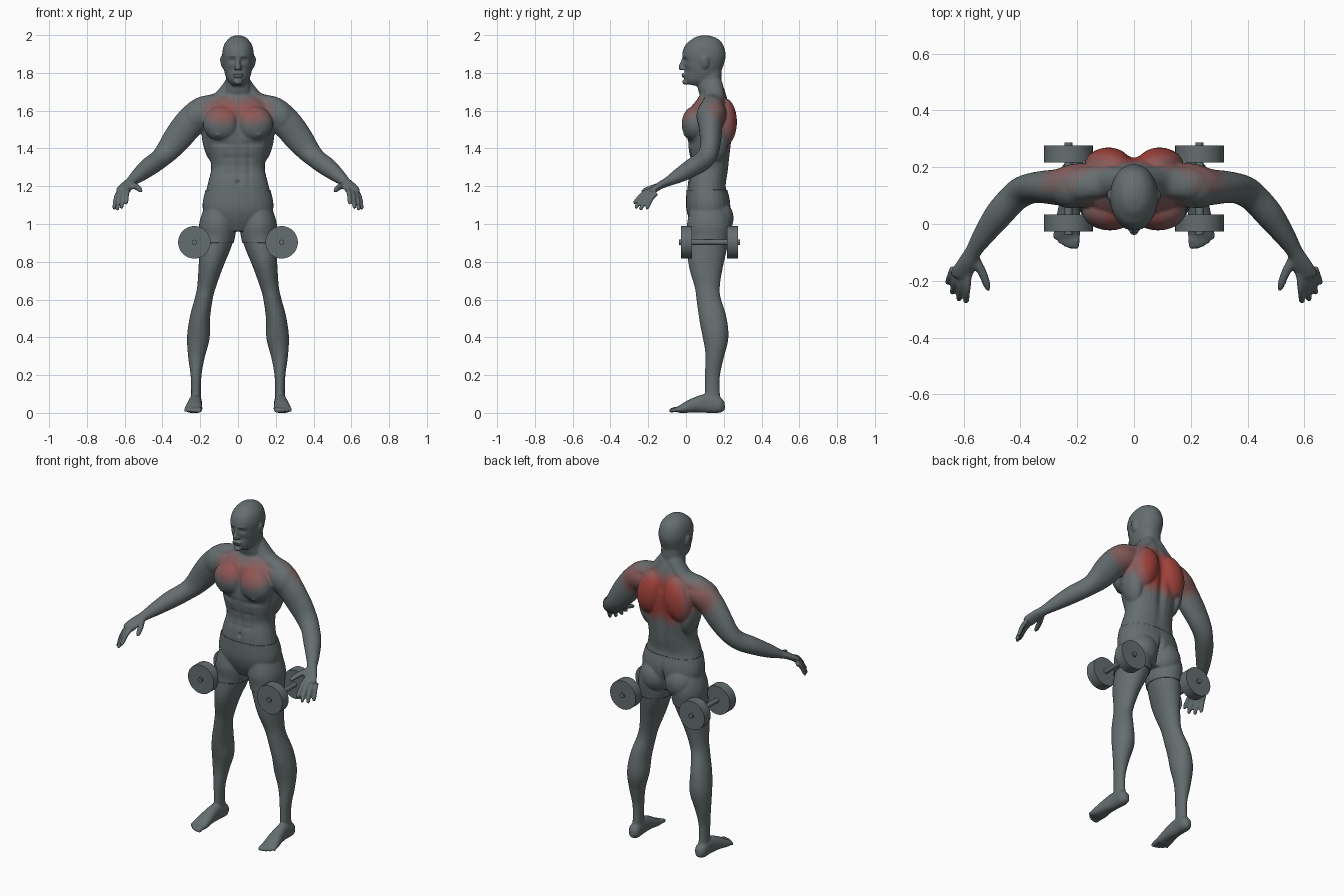
import bpy, bmesh, math
from mathutils import Vector, Matrix

cube = bpy.data.objects.get("Cube")
if cube:
    bpy.data.objects.remove(cube, do_unlink=True)

GREY = Vector((.13, .155, .16))
RED = Vector((.36, .055, .045))


def material(name, colour):
    mat = bpy.data.materials.new(name)
    mat.use_nodes = True
    rgba = (*colour, 1)
    mat.diffuse_color = rgba
    shader = mat.node_tree.nodes["Principled BSDF"]
    shader.inputs["Base Color"].default_value = rgba
    shader.inputs["Roughness"].default_value = .6
    return mat


names = ["slate grey", "grey blush", "faint red", "soft red", "mid red", "warm red", "deep red"]
skins = [material(n, GREY.lerp(RED, i / (len(names) - 1))) for i, n in enumerate(names)]


def finish(name, bm, mats):
    mesh = bpy.data.meshes.new(name)
    bm.to_mesh(mesh)
    bm.free()
    obj = bpy.data.objects.new(name, mesh)
    bpy.context.collection.objects.link(obj)
    for mat in mats:
        mesh.materials.append(mat)
    return obj


def spline(rows, steps=5):
    """Smoothly resample rows of numbers."""
    rows = [Vector(r) for r in rows]
    pts = [rows[0]] + rows + [rows[-1]]
    out = []
    for a, b, c, d in zip(pts, pts[1:], pts[2:], pts[3:]):
        for k in range(steps):
            t = k / steps
            out.append(b + (c - a) * t / 2 + (a - b * 2.5 + c * 2 - d / 2) * t * t
                       + (b * 1.5 - a / 2 - c * 1.5 + d / 2) * t ** 3)
    return out + [rows[-1]]


def tube(bm, rows, both=True, power=2, sides=28):
    """Loft ellipses: each row is x, y, z, half width, half depth."""
    path = spline(rows)
    for s in (1, -1) if both else (1,):
        rings = []
        for i, row in enumerate(path):
            t = (path[min(i + 1, len(path) - 1)] - path[max(i - 1, 0)]).to_3d().normalized()
            u = (Vector((1, 0, 0)) - t * t.x).normalized()
            v = t.cross(u)
            ring = []
            for k in range(sides):
                ang = math.tau * k / sides
                c, n = math.cos(ang), math.sin(ang)
                c = math.copysign(abs(c) ** (2 / power), c)
                n = math.copysign(abs(n) ** (2 / power), n)
                p = row.to_3d() + u * c * row[3] + v * n * row[4]
                ring.append(bm.verts.new((p.x * s, p.y, p.z)))
            rings.append(ring)
        for a, b in zip(rings, rings[1:]):
            for k in range(sides):
                bm.faces.new((a[k], a[k - 1], b[k - 1], b[k]))
        bm.faces.new(rings[0])
        bm.faces.new(rings[-1])


def blob(bm, centre, radii, tilt=0):
    """Mirrored pair of ellipsoids."""
    for s in (1, -1):
        x, y, z = centre
        m = Matrix.Translation((x * s, y, z)) @ Matrix.Rotation(tilt * s, 4, 'Y') @ Matrix.Diagonal((*radii, 1))
        bmesh.ops.create_uvsphere(bm, u_segments=24, v_segments=16, radius=1, matrix=m)


def digit(bm, root, tip, r, lift=.008):
    """Finger or toe with a slight bend and a rounded end."""
    a, b = Vector(root), Vector(tip)
    mid = a.lerp(b, .5) + Vector((0, 0, lift))
    end = a.lerp(b, .93)
    tube(bm, [(*a, r, r), (*mid, r, r), (*end, r * .85, r * .85), (*b, r * .4, r * .4)], sides=12)


bm = bmesh.new()

# torso and neck
tube(bm, [(0, .12, .965, .06, .07), (0, .12, 1.03, .16, .1), (0, .118, 1.1, .183, .113),
          (0, .11, 1.2, .163, .102), (0, .125, 1.3, .142, .1), (0, .125, 1.4, .163, .112),
          (0, .125, 1.5, .183, .122), (0, .13, 1.58, .185, .115), (0, .14, 1.64, .15, .09),
          (0, .14, 1.69, .09, .07), (0, .125, 1.74, .066, .066), (0, .12, 1.84, .062, .07)],
     both=False, power=2.3)

# chest, shoulder blades, shoulders, buttocks
blob(bm, (.085, .05, 1.53), (.1, .073, .095))
blob(bm, (.09, .2, 1.54), (.085, .07, .13), -.2)
blob(bm, (.14, .15, 1.45), (.05, .075, .13), .15)
blob(bm, (.225, .13, 1.57), (.075, .075, .095), -.5)
blob(bm, (.082, .165, 1.03), (.085, .082, .095))
tube(bm, [(.02, .145, 1.74, .05, .05), (.1, .15, 1.66, .04, .055), (.2, .14, 1.62, .05, .06), (.25, .135, 1.58, .05, .05)])

# arms
tube(bm, [(.12, .14, 1.6, .06, .07), (.2, .135, 1.58, .08, .078), (.26, .13, 1.53, .08, .065),
          (.32, .13, 1.455, .075, .057), (.375, .122, 1.385, .062, .052), (.42, .095, 1.34, .052, .052),
          (.475, .035, 1.3, .05, .049), (.53, -.04, 1.255, .038, .038), (.565, -.095, 1.225, .029, .025),
          (.585, -.135, 1.205, .035, .02), (.608, -.175, 1.178, .038, .017), (.615, -.19, 1.168, .03, .012)])

# fingers and thumb
for root, tip in [((.583, -.175, 1.185), (.592, -.278, 1.11)), ((.603, -.175, 1.18), (.617, -.27, 1.085)),
                  ((.622, -.168, 1.17), (.64, -.245, 1.075)), ((.637, -.155, 1.162), (.657, -.21, 1.08))]:
    digit(bm, root, tip, .0125, .014)
tube(bm, [(.568, -.11, 1.21, .018, .018), (.535, -.17, 1.195, .016, .016),
          (.518, -.215, 1.18, .013, .013), (.513, -.235, 1.172, .006, .006)], sides=12)

# legs
tube(bm, [(.1, .12, 1.09, .07, .09), (.108, .122, 1.0, .092, .112), (.113, .12, .92, .088, .105),
          (.14, .106, .8, .068, .095), (.167, .113, .67, .049, .067), (.182, .12, .6, .047, .064),
          (.202, .142, .5, .054, .072), (.21, .157, .4, .06, .068), (.22, .152, .3, .045, .049),
          (.222, .14, .2, .029, .04), (.222, .14, .1, .026, .04), (.223, .15, .03, .03, .045)])

# feet and toes
tube(bm, [(.223, .205, .04, .015, .02), (.223, .18, .04, .033, .04), (.225, .11, .05, .033, .05),
          (.23, .04, .04, .04, .038), (.235, -.02, .022, .047, .024), (.237, -.048, .017, .045, .014)], power=2.3)
for k in range(5):
    x = .203 + k * .018
    digit(bm, (x, -.03, .018), (x + .003, -.088 + k * k * .0022, .01), .0135 - k * .0011, .004)

# head, nose, lips, ears, eyes
tube(bm, [(0, .045, 1.733, .028, .035), (0, .052, 1.76, .052, .066), (0, .075, 1.8, .07, .092),
          (0, .09, 1.85, .08, .107), (0, .096, 1.9, .084, .115), (0, .1, 1.95, .073, .098),
          (0, .1, 1.985, .045, .06), (0, .1, 1.999, .012, .015)], both=False, power=2.1)
tube(bm, [(0, -.008, 1.885, .009, .01), (0, -.02, 1.85, .011, .012), (0, -.027, 1.828, .016, .013), (0, -.02, 1.817, .013, .009)], both=False)
blob(bm, (.012, -.017, 1.822), (.009, .012, .008))
blob(bm, (.01, -.014, 1.793), (.019, .012, .006))
blob(bm, (.008, -.012, 1.781), (.016, .012, .006))
blob(bm, (.0, -.002, 1.752), (.022, .018, .016))
blob(bm, (.084, .1, 1.855), (.009, .021, .034), .2)

# fuse everything into one skin
raw = finish("body_form", bm, [])
mod = raw.modifiers.new("fuse", 'REMESH')
mod.mode, mod.voxel_size = 'VOXEL', .006
mod = raw.modifiers.new("soften", 'SMOOTH')
mod.factor, mod.iterations = .5, 4
graph = bpy.context.evaluated_depsgraph_get()
skin = bpy.data.meshes.new_from_object(raw.evaluated_get(graph))
bpy.data.objects.remove(raw, do_unlink=True)

# sculpted dents and bulges: centre, radii, depth along y
DENTS = [((0, -.02, 1.53), (.016, .08, .09), .012), ((0, .26, 1.46), (.022, .08, .2), -.016),
         ((0, .02, 1.3), (.012, .06, .1), .006), ((.06, .02, 1.3), (.012, .06, .11), .005),
         ((0, 0, 1.22), (.009, .05, .011), .012), ((.1, -.02, 1.425), (.07, .07, .014), .008),
         ((.03, -.01, 1.866), (.017, .03, .011), .011), ((.031, -.01, 1.866), (.008, .03, .005), -.007),
         ((.03, -.015, 1.89), (.022, .03, .007), -.005), ((0, -.03, 1.787), (.02, .03, .0035), .004),
         ((.11, -.015, 1.47), (.022, .06, .018), -.004), ((.11, -.015, 1.47), (.008, .06, .007), -.005),
         ((0, .25, 1.03), (.012, .09, .07), -.03), ((.045, .01, 1.35), (.04, .05, .012), .003),
         ((.045, .01, 1.27), (.04, .05, .012), .003), ((.084, .09, 1.855), (.02, .008, .012), .006)]
for v in skin.vertices:
    shift = 0
    for c, r, depth in DENTS:
        q = ((abs(v.co.x) - c[0]) / r[0], (v.co.y - c[1]) / r[1], (v.co.z - c[2]) / r[2])
        e = sum(w * w for w in q)
        if e < 6:
            shift += depth * math.exp(-e)
    v.co.y += shift
    v.co.z = max(v.co.z, 0)


def glow(p, c, r):
    e = math.hypot((abs(p.x) - c[0]) / r[0], (p.z - c[1]) / r[1])
    return max(0, min(1, (1 - e) * 2.2))


def heat(p):
    """How strongly the worked muscles show red."""
    if p.y < .11:
        return max(.45 * glow(p, (.07, 1.6), (.14, .09)), .72 * glow(p, (.06, 1.605), (.075, .045)))
    if p.z > 1.7:
        return 0
    return max(glow(p, (.06, 1.54), (.14, .17)), .5 * glow(p, (.19, 1.57), (.15, .11)))


# body
bm = bmesh.new()
bm.from_mesh(skin)
for f in bm.faces:
    f.smooth = True
    f.material_index = round(heat(f.calc_center_median()) * (len(skins) - 1))
finish("body", bm, skins)

# shorts, lifted slightly off the skin between hem and waist
bm = bmesh.new()
bm.from_mesh(skin)
for height, up in ((.9, -1), (1.18, 1)):
    bmesh.ops.bisect_plane(bm, geom=bm.verts[:] + bm.edges[:] + bm.faces[:],
                           plane_co=(0, 0, height), plane_no=(0, 0, up), clear_outer=True)
bmesh.ops.delete(bm, geom=[v for v in bm.verts if abs(v.co.x) > .3], context='VERTS')
bm.normal_update()
for v, n in [(v, v.normal.copy()) for v in bm.verts]:
    v.co += n * .005
for f in bm.faces:
    f.smooth = True
shorts = finish("shorts", bm, skins[:1])
mod = shorts.modifiers.new("cloth", 'SOLIDIFY')
mod.thickness, mod.offset = .006, -1

# dumbbells
for side, s in (("left", 1), ("right", -1)):
    for part, y, r, length in (("bar", .125, .014, .324), ("front_weight", .003, .086, .06), ("back_weight", .246, .086, .06)):
        bm = bmesh.new()
        m = Matrix.Translation((.231 * s, y, .903)) @ Matrix.Rotation(math.pi / 2, 4, 'X')
        bmesh.ops.create_cone(bm, cap_ends=True, segments=40, radius1=r, radius2=r, depth=length, matrix=m)
        for f in bm.faces:
            f.smooth = len(f.verts) == 4
        for e in bm.edges:
            e.smooth = all(f.smooth for f in e.link_faces)
        finish(f"{side}_dumbbell_{part}", bm, skins[:1])
